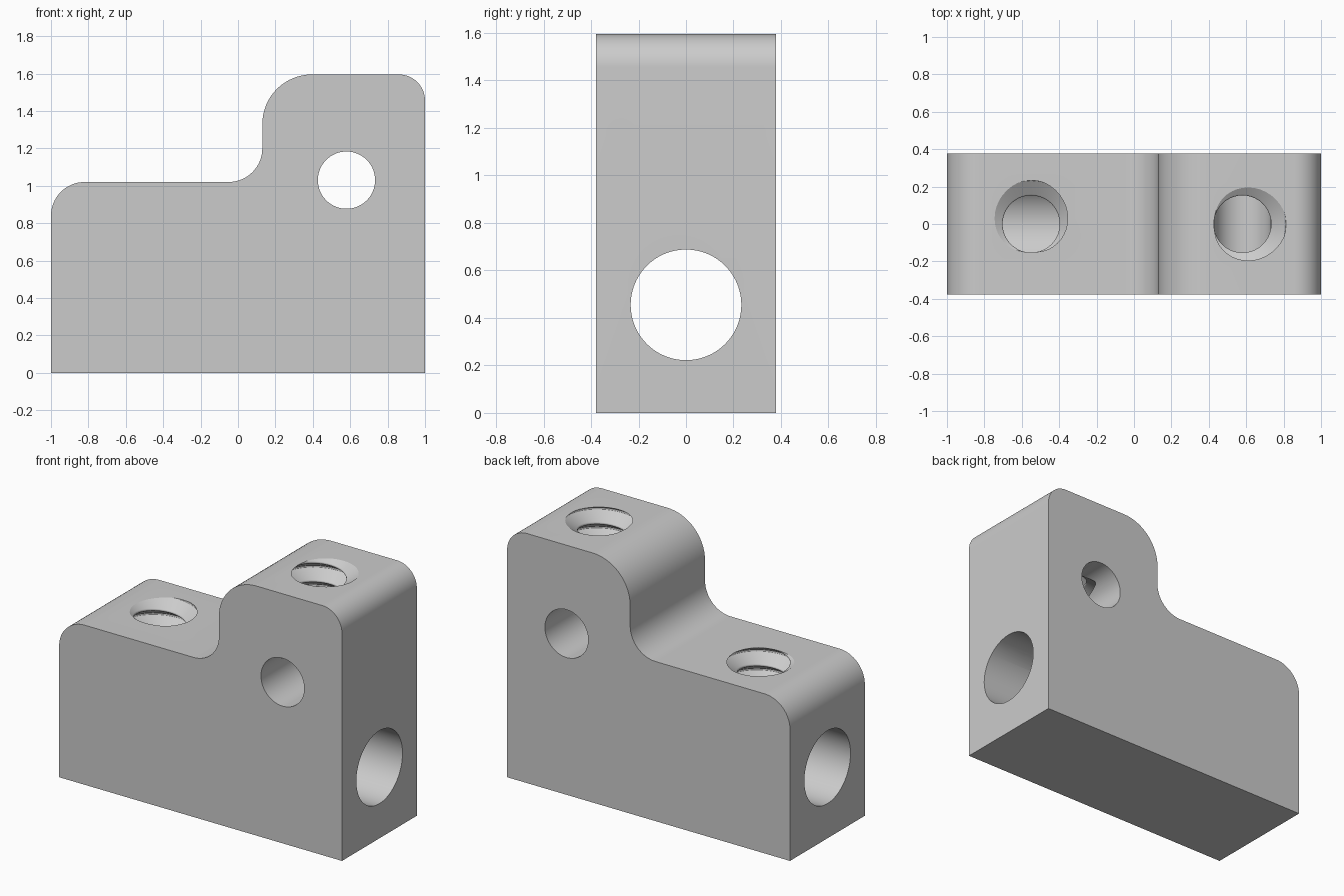
import bpy, bmesh
from math import pi, sin, cos

if "Cube" in bpy.data.objects:
    bpy.data.objects.remove(bpy.data.objects["Cube"])

HALF_DEPTH = 0.378


def arc(cx, cz, r, a0, a1, n=16):
    return [(cx + r * cos(a0 + (a1 - a0) * i / n), cz + r * sin(a0 + (a1 - a0) * i / n))
            for i in range(n + 1)]


def mesh_object(name, bm):
    bmesh.ops.recalc_face_normals(bm, faces=bm.faces)
    me = bpy.data.meshes.new(name)
    bm.to_mesh(me)
    bm.free()
    ob = bpy.data.objects.new(name, me)
    bpy.context.collection.objects.link(ob)
    return ob


def bore(name, loc, r, length, rot):
    bpy.ops.mesh.primitive_cylinder_add(vertices=96, radius=r, depth=length,
                                        location=loc, rotation=rot)
    ob = bpy.context.object
    ob.name = name
    return ob


def threaded_bore(name, x, z_top, z_bottom, peak, r_in=0.153, r_out=0.233, pitch=0.12, n=40):
    """Cutter whose radius follows a right-handed helical thread; peak is the
    angle at which the groove is deepest where it meets the top surface."""
    bm = bmesh.new()
    above = n // 4
    below = round((z_top - z_bottom) / pitch * n)
    rings = []
    for k in range(-below, above + 1):
        ring = []
        for j in range(n):
            phase = (k / n - j / n + peak / (2 * pi)) % 1.0
            t = min(1, max(0, abs(1 - 2 * phase) * 1.2 - 0.1))
            r = r_in + (r_out - r_in) * t
            a = 2 * pi * j / n
            ring.append(bm.verts.new((x + r * cos(a), r * sin(a), z_top + pitch * k / n)))
        rings.append(ring)
    for lo, hi in zip(rings, rings[1:]):
        for j in range(n):
            i = (j + 1) % n
            bm.faces.new((lo[j], lo[i], hi[i]))
            bm.faces.new((lo[j], hi[i], hi[j]))
    bm.faces.new(rings[0])
    bm.faces.new(rings[-1])
    return mesh_object(name, bm)


# Stepped body with rounded corners
profile = ([(-1, 0), (1, 0)]
           + arc(0.86, 1.455, 0.14, 0, pi / 2)
           + arc(0.395, 1.33, 0.265, pi / 2, pi)
           + arc(-0.05, 1.2, 0.18, 0, -pi / 2)
           + arc(-0.82, 1.02 - 0.18, 0.18, pi / 2, pi))
bm = bmesh.new()
face = bm.faces.new([bm.verts.new((x, -HALF_DEPTH, z)) for x, z in profile])
ext = bmesh.ops.extrude_face_region(bm, geom=[face])
bmesh.ops.translate(bm, vec=(0, 2 * HALF_DEPTH, 0),
                    verts=[v for v in ext["geom"] if isinstance(v, bmesh.types.BMVert)])
body = mesh_object("terminal_body", bm)

# Long wire bore, cross bore and two threaded screw holes
cutters = [
    bore("wire_bore_cutter", (0, 0, 0.455), 0.233, 2.4, (0, pi / 2, 0)),
    bore("cross_bore_cutter", (0.58, 0, 1.03), 0.153, 1.2, (pi / 2, 0, 0)),
    threaded_bore("low_screw_cutter", -0.55, 1.02, 0.55, pi / 2),
    threaded_bore("high_screw_cutter", 0.58, 1.595, 1.06, 0.0),
]
bpy.context.view_layer.objects.active = body
for c in cutters:
    m = body.modifiers.new(c.name, 'BOOLEAN')
    m.operation = 'DIFFERENCE'
    m.solver = 'EXACT'
    m.object = c
    bpy.ops.object.modifier_apply(modifier=m.name)
    bpy.data.objects.remove(c, do_unlink=True)

bpy.ops.object.select_all(action='DESELECT')
body.select_set(True)
bpy.ops.object.shade_smooth_by_angle(angle=pi / 6)
